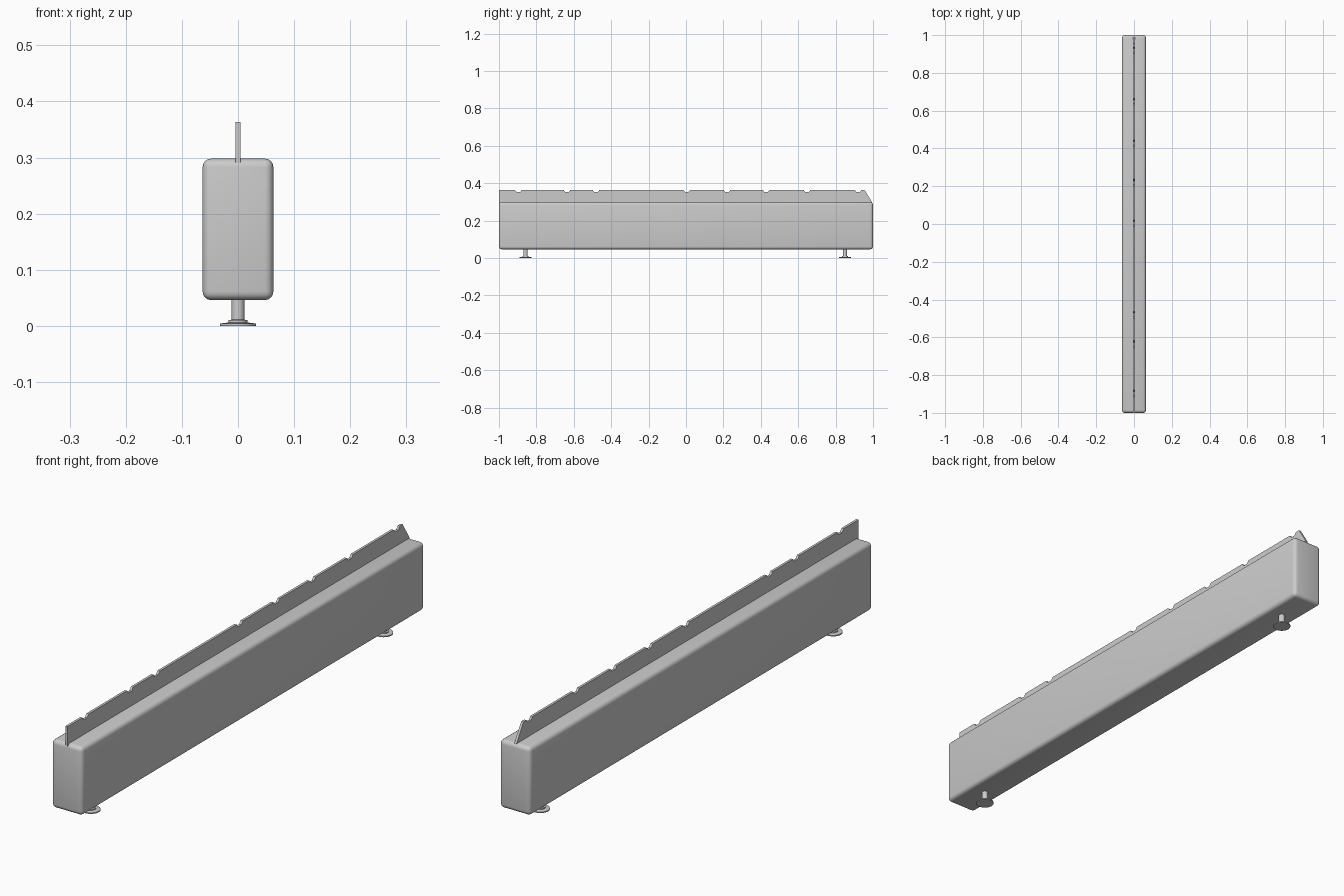
import bpy, bmesh, math

if "Cube" in bpy.data.objects:
    bpy.data.objects.remove(bpy.data.objects["Cube"])


def finish(name, bm, angle=35):
    bmesh.ops.recalc_face_normals(bm, faces=bm.faces)
    me = bpy.data.meshes.new(name)
    bm.to_mesh(me)
    bm.free()
    ob = bpy.data.objects.new(name, me)
    bpy.context.collection.objects.link(ob)
    bpy.ops.object.select_all(action='DESELECT')
    ob.select_set(True)
    bpy.context.view_layer.objects.active = ob
    bpy.ops.object.shade_smooth_by_angle(angle=math.radians(angle))
    return ob


# Long padded body with rounded edges
bm = bmesh.new()
bmesh.ops.create_cube(bm, size=1)
for v in bm.verts:
    v.co.x *= 0.126
    v.co.y *= 2.0
    v.co.z = v.co.z * 0.252 + 0.172
bmesh.ops.bevel(bm, geom=bm.edges[:], offset=0.015, segments=4,
                profile=0.5, affect='EDGES')
finish("body", bm)

# Thin upright fin: side profile with shallow notches and a slanted back end
TOP, NOTCH, DEPTH = 0.363, 0.018, 0.011
profile = [(-1.0, 0.29), (-1.0, TOP)]
for y in (-0.896, -0.636, -0.481, 0.004, 0.219, 0.428, 0.647, 0.92):
    profile += [(y - NOTCH, TOP), (y - NOTCH * 0.5, TOP - DEPTH),
                (y + NOTCH * 0.5, TOP - DEPTH), (y + NOTCH, TOP)]
profile += [(0.955, TOP), (0.995, 0.298), (0.985, 0.29)]
bm = bmesh.new()
face = bm.faces.new([bm.verts.new((-0.0045, y, z)) for y, z in profile])
ext = bmesh.ops.extrude_face_region(bm, geom=[face])
verts = [g for g in ext["geom"] if isinstance(g, bmesh.types.BMVert)]
bmesh.ops.translate(bm, verts=verts, vec=(0.009, 0, 0))
finish("top_fin", bm, 15)

# Levelling feet: lathed pad, collar and stem
foot = [(0, 0), (0.032, 0), (0.032, 0.004), (0.017, 0.006), (0.017, 0.010),
        (0.0115, 0.011), (0.0115, 0.055), (0, 0.055)]
for name, y in (("front_foot", -0.858), ("back_foot", 0.85)):
    bm = bmesh.new()
    vs = [bm.verts.new((r, y, z)) for r, z in foot]
    es = [bm.edges.new(p) for p in zip(vs, vs[1:])]
    bmesh.ops.spin(bm, geom=vs + es, cent=(0, y, 0), axis=(0, 0, 1),
                   angle=math.tau, steps=32)
    bmesh.ops.remove_doubles(bm, verts=bm.verts[:], dist=1e-5)
    finish(name, bm, 30)
